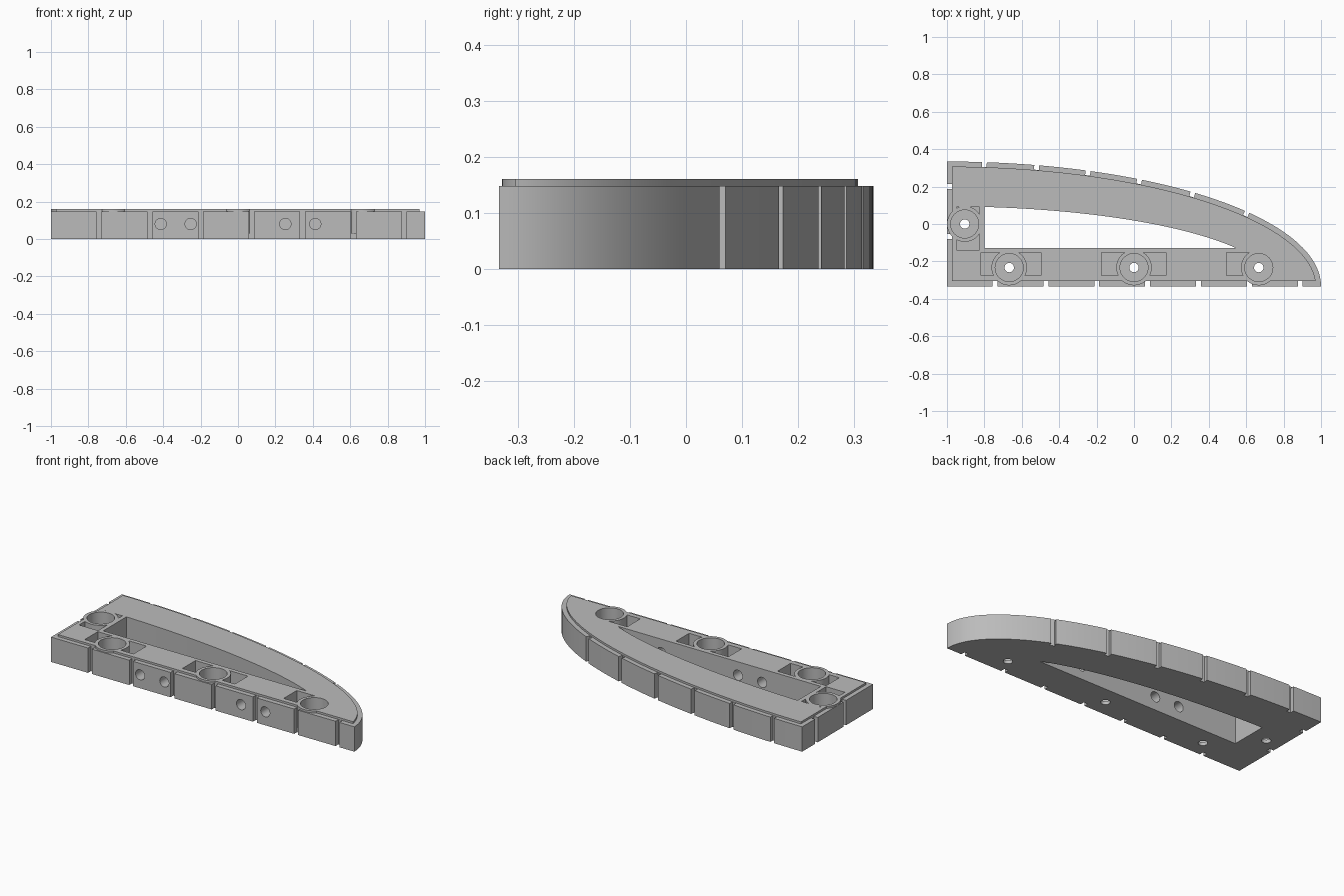
import bpy, bmesh
from math import sin, cos, pi, atan2, acos, asin
from mathutils import Matrix, Vector

cube = bpy.data.objects.get("Cube")
if cube:
    bpy.data.objects.remove(cube, do_unlink=True)

mat = bpy.data.materials.new("mid_grey")
mat.use_nodes = True
mat.diffuse_color = (0.5, 0.5, 0.5, 1)
mat.node_tree.nodes["Principled BSDF"].inputs["Base Color"].default_value = (0.5, 0.5, 0.5, 1)

CORNER = Vector((-1, -0.333))      # centre of the quarter ellipse
RX, RY = 2.0, 0.667
RIM_H, TOP = 0.148, 0.16
INSET = 0.027
WELLS = [(-0.667, -0.233), (0, -0.233), (0.667, -0.233), (-0.905, 0)]


def finish(name, bm):
    bmesh.ops.recalc_face_normals(bm, faces=bm.faces)
    mesh = bpy.data.meshes.new(name)
    bm.to_mesh(mesh)
    bm.free()
    mesh.materials.append(mat)
    obj = bpy.data.objects.new(name, mesh)
    bpy.context.collection.objects.link(obj)
    return obj


def prism(name, outline, z0, z1):
    bm = bmesh.new()
    face = bm.faces.new([bm.verts.new((p[0], p[1], z0)) for p in outline])
    new = bmesh.ops.extrude_face_region(bm, geom=[face])["geom"]
    bmesh.ops.translate(bm, vec=(0, 0, z1 - z0),
                        verts=[v for v in new if isinstance(v, bmesh.types.BMVert)])
    return finish(name, bm)


def box(name, x0, x1, y0, y1, z0, z1):
    return prism(name, [(x0, y0), (x1, y0), (x1, y1), (x0, y1)], z0, z1)


def cylinder(name, centre, radius, length, along_y=False):
    bm = bmesh.new()
    bmesh.ops.create_cone(bm, cap_ends=True, segments=48, radius1=radius,
                          radius2=radius, depth=length)
    if along_y:
        bmesh.ops.rotate(bm, verts=bm.verts, matrix=Matrix.Rotation(pi / 2, 3, 'X'))
    bmesh.ops.translate(bm, verts=bm.verts, vec=centre)
    return finish(name, bm)


def upright(name, xy, radius, z0, z1):
    return cylinder(name, (*xy, (z0 + z1) / 2), radius, z1 - z0)


def boolean(target, tool, operation='DIFFERENCE'):
    mod = target.modifiers.new("cut", 'BOOLEAN')
    mod.operation, mod.solver, mod.object = operation, 'EXACT', tool
    bpy.context.view_layer.objects.active = target
    bpy.ops.object.modifier_apply(modifier=mod.name)
    bpy.data.objects.remove(tool, do_unlink=True)


def arc(rx, ry, a0, a1, steps=64):
    angles = [a0 + (a1 - a0) * i / steps for i in range(steps + 1)]
    return [CORNER + Vector((rx * cos(a), ry * sin(a))) for a in angles]


def normal(a):
    return Vector((cos(a) / RX, sin(a) / RY)).normalized()


# Outer wall with the raised deck inside its rim
body = prism("curved_frame", [CORNER] + arc(RX, RY, 0, pi / 2), 0, RIM_H)
deck = [CORNER + Vector((INSET, INSET))]
for i in range(65):
    a = pi / 2 * i / 64
    p = CORNER + Vector((RX * cos(a), RY * sin(a))) - INSET * normal(a)
    if p.x > CORNER.x + INSET and p.y > CORNER.y + INSET:
        deck.append(p)
deck.append(Vector((CORNER.x + INSET, CORNER.y + RY - INSET)))
boolean(body, prism("deck", deck, 0.05, TOP), 'UNION')

# Central opening
IX, IY = 1.76, 0.427
start = asin(0.206 / IY)
end = acos(0.2 / IX)
opening = [(-0.8, -0.127)] + arc(IX, IY, start, end, 48)
boolean(body, prism("opening_cutter", opening, -0.1, 0.3))

# Vertical grooves on the straight sides
for i in range(7):
    x = -0.743 + 0.272 * i
    boolean(body, box("groove_cutter", x - 0.013, x + 0.013, -0.4, -0.306, -0.1, 0.3))
for y in (0.2, -0.067):
    boolean(body, box("groove_cutter", -1.1, -0.974, y - 0.013, y + 0.013, -0.1, 0.3))

# Grooves square to the curved side
for x in (-0.8, -0.52, -0.245, 0.03, 0.315, 0.605):
    a = acos((x - CORNER.x) / RX)
    n = normal(a)
    t = Vector((-n.y, n.x)) * 0.013
    p = CORNER + Vector((RX * cos(a), RY * sin(a)))
    inner, outer = p - 0.025 * n, p + 0.05 * n
    boolean(body, prism("groove_cutter", [inner - t, outer - t, outer + t, inner + t], -0.1, 0.3))

# Pockets beside the wells
for x0, x1 in ((-0.818, -0.497), (-0.174, 0.172), (0.494, 0.667)):
    boolean(body, box("pocket_cutter", x0, x1, -0.275, -0.152, 0.06, 0.3))
boolean(body, box("pocket_cutter", -0.95, -0.825, -0.14, 0.09, 0.06, 0.3))

# Round collars, their wells and the small holes through the floor
for xy in WELLS:
    boolean(body, upright("collar", xy, 0.095, 0.03, TOP), 'UNION')
for xy in WELLS:
    boolean(body, upright("well_cutter", xy, 0.075, 0.02, 0.3))
    boolean(body, upright("pin_cutter", xy, 0.025, -0.1, 0.1))

# Paired round holes through the front wall
for x in (-0.413, -0.253, 0.253, 0.413):
    boolean(body, cylinder("hole_cutter", (x, -0.25, 0.08), 0.03, 0.3, True))

bpy.ops.object.select_all(action='DESELECT')
body.select_set(True)
bpy.context.view_layer.objects.active = body
bpy.ops.object.shade_smooth_by_angle(angle=0.5)
